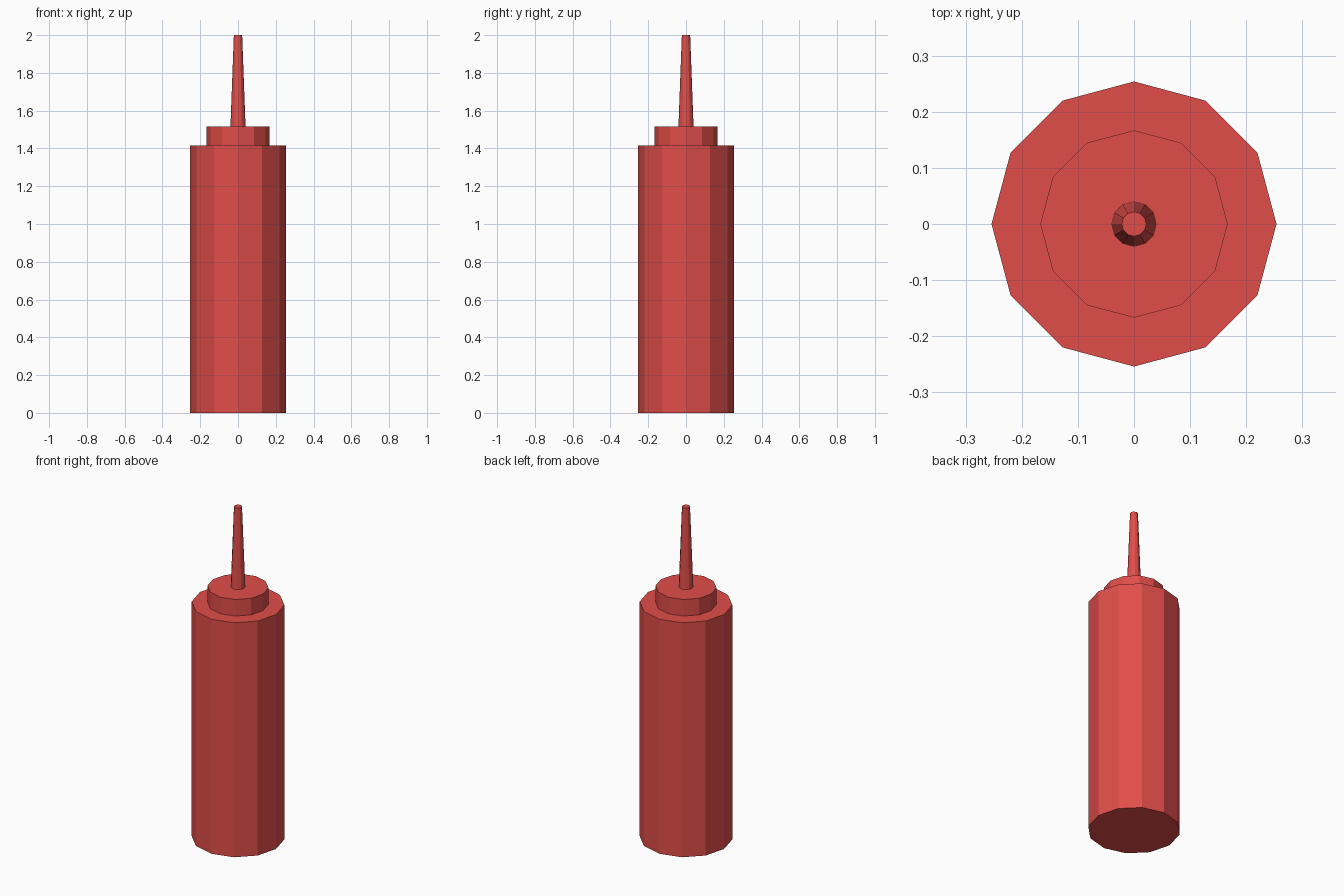
import bpy, bmesh
from mathutils import Matrix

if "Cube" in bpy.data.objects:
    bpy.data.objects.remove(bpy.data.objects["Cube"])

SIDES = 12

red = bpy.data.materials.new("sauce red")
red.diffuse_color = (0.745, 0.076, 0.067, 1.0)
red.use_nodes = True
red.node_tree.nodes["Principled BSDF"].inputs["Base Color"].default_value = red.diffuse_color


def tapered_cylinder(name, r_bottom, r_top, z0, z1):
    """Flat-shaded capped cylinder between two heights."""
    bm = bmesh.new()
    bmesh.ops.create_cone(bm, cap_ends=True, segments=SIDES,
                          radius1=r_bottom, radius2=r_top, depth=z1 - z0,
                          matrix=Matrix.Translation((0, 0, (z0 + z1) / 2)))
    mesh = bpy.data.meshes.new(name)
    bm.to_mesh(mesh)
    bm.free()
    mesh.materials.append(red)
    obj = bpy.data.objects.new(name, mesh)
    bpy.context.collection.objects.link(obj)
    return obj


# Squeeze bottle: body, screw cap, tapered nozzle
tapered_cylinder("bottle_body", 0.254, 0.254, 0.0, 1.415)
tapered_cylinder("screw_cap", 0.167, 0.167, 1.415, 1.515)
tapered_cylinder("nozzle", 0.04, 0.022, 1.515, 2.0)
